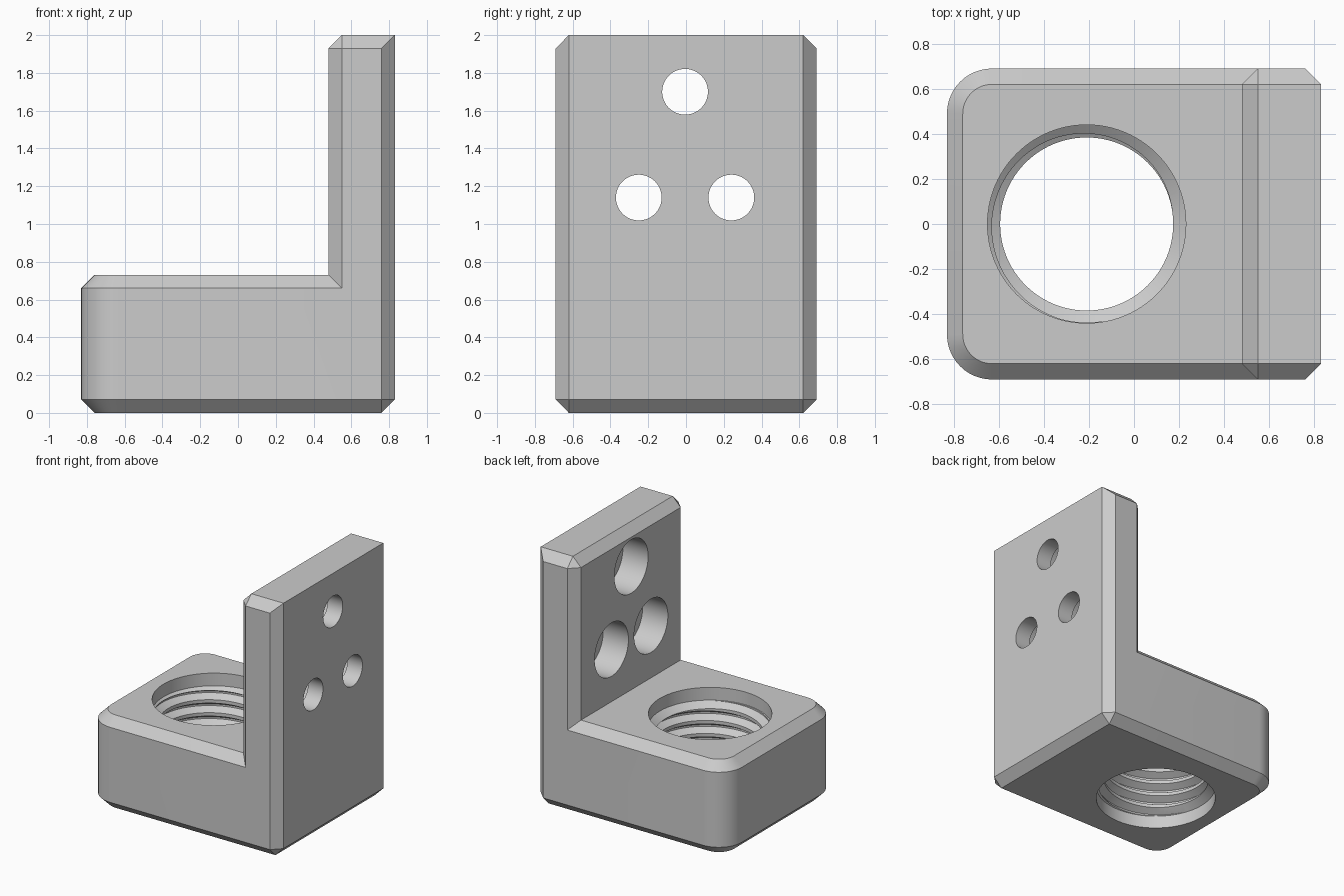
import bpy, bmesh, math
from mathutils import Matrix

cube = bpy.data.objects.get("Cube")
if cube:
    bpy.data.objects.remove(cube, do_unlink=True)

HALF_X, HALF_Y, TOP = 0.83, 0.69, 2.0
WALL_X, BASE_Z = 0.48, 0.73
CHAMFER, CORNER = 0.07, 0.2
BORE_X, CREST, ROOT = -0.21, 0.384, 0.437
PITCH, SEGMENTS = 0.102, 96

grey = bpy.data.materials.new("plain grey")
grey.use_nodes = True
colour = (0.6, 0.6, 0.6, 1)
grey.diffuse_color = colour
grey.node_tree.nodes["Principled BSDF"].inputs["Base Color"].default_value = colour


def make_object(name, bm):
    bmesh.ops.recalc_face_normals(bm, faces=bm.faces)
    mesh = bpy.data.meshes.new(name)
    bm.to_mesh(mesh)
    bm.free()
    mesh.materials.append(grey)
    obj = bpy.data.objects.new(name, mesh)
    bpy.context.collection.objects.link(obj)
    return obj


def lathe(name, profile, matrix):
    """Closed solid turned from (radius, height) points around z."""
    bm = bmesh.new()
    rings = []
    for r, z in profile:
        rings.append([bm.verts.new((r * math.cos(a), r * math.sin(a), z))
                      for a in (math.tau * i / SEGMENTS for i in range(SEGMENTS))])
    for low, high in zip(rings, rings[1:]):
        for i in range(SEGMENTS):
            j = (i + 1) % SEGMENTS
            bm.faces.new((low[i], low[j], high[j], high[i]))
    bm.faces.new(rings[0])
    bm.faces.new(rings[-1])
    bm.transform(matrix)
    return make_object(name, bm)


def thread_cutter(turns=12):
    """Screw-shaped solid: every column is shifted up along the helix."""
    steps = [(0, CREST), (0.26, CREST), (0.565, ROOT), (0.695, ROOT)]
    bm = bmesh.new()
    columns = []
    for i in range(SEGMENTS):
        a = math.tau * i / SEGMENTS - math.pi / 2
        columns.append([
            bm.verts.new((BORE_X + r * math.cos(a), r * math.sin(a),
                          PITCH * (k + s + i / SEGMENTS - 2.5)))
            for k in range(turns) for s, r in steps])
    n = len(steps)
    for i in range(SEGMENTS):
        here = columns[i]
        after = columns[i + 1] if i + 1 < SEGMENTS else columns[0][n:]
        for row in range(len(after) - 1):
            bm.faces.new((here[row], after[row], after[row + 1], here[row + 1]))
    # close both ends with fans to the axis
    middle = PITCH * (turns / 2 - 2.5)
    centres = [bm.verts.new((BORE_X, 0, z)) for z in (middle - 1, middle + 1)]
    for e in [e for e in bm.edges if e.is_boundary]:
        centre = centres[int(e.verts[0].co.z > middle)]
        bm.faces.new((e.verts[0], e.verts[1], centre))
    return make_object("thread_cutter", bm)


# L-shaped body
bm = bmesh.new()
outline = [(-HALF_X, 0), (HALF_X, 0), (HALF_X, TOP),
           (WALL_X, TOP), (WALL_X, BASE_Z), (-HALF_X, BASE_Z)]
face = bm.faces.new([bm.verts.new((x, -HALF_Y, z)) for x, z in outline])
new = bmesh.ops.extrude_face_region(bm, geom=[face])["geom"]
bmesh.ops.translate(bm, vec=(0, 2 * HALF_Y, 0),
                    verts=[v for v in new if isinstance(v, bmesh.types.BMVert)])
bmesh.ops.recalc_face_normals(bm, faces=bm.faces)

# rounded upright corners at the free end of the base
corners = [e for e in bm.edges
           if all(v.co.x < -HALF_X + 0.01 for v in e.verts)
           and abs(e.verts[0].co.z - e.verts[1].co.z) > 0.1]
bmesh.ops.bevel(bm, geom=corners, offset=CORNER, segments=12,
                profile=0.5, affect='EDGES')


# chamfer on every outer edge but the top one of the mounting face
def is_chamfered(e):
    top_edge = all(v.co.x > HALF_X - 0.01 and v.co.z > TOP - 0.01 for v in e.verts)
    return e.calc_face_angle_signed(0) > math.radians(40) and not top_edge


bmesh.ops.bevel(bm, geom=[e for e in bm.edges if is_chamfered(e)],
                offset=CHAMFER, segments=1, profile=0.5, affect='EDGES')
bracket = make_object("angle_bracket", bm)

# threaded bore with plain, coned mouths
cutters = [thread_cutter()]
mouth = [(0.365, -0.155), (0.44, -0.10), (0.44, 0.1)]
cutters.append(lathe("upper_mouth_cutter", mouth,
                     Matrix.Translation((BORE_X, 0, BASE_Z))))
cutters.append(lathe("lower_mouth_cutter", mouth,
                     Matrix.Translation((BORE_X, 0, 0)) @ Matrix.Rotation(math.pi, 4, 'X')))

# counterbored screw holes through the wall
bolt = [(0.21, -0.1), (0.21, 0.22), (0.121, 0.22), (0.121, 0.5)]
for y, z in [(-0.005, 1.70), (-0.25, 1.14), (0.24, 1.14)]:
    place = Matrix.Translation((WALL_X, y, z)) @ Matrix.Rotation(math.pi / 2, 4, 'Y')
    cutters.append(lathe("screw_hole_cutter", bolt, place))

bpy.ops.object.select_all(action='DESELECT')
bpy.context.view_layer.objects.active = bracket
bracket.select_set(True)
for cutter in cutters:
    cutter.hide_render = True
    mod = bracket.modifiers.new("cut", 'BOOLEAN')
    mod.operation = 'DIFFERENCE'
    mod.solver = 'EXACT'
    mod.object = cutter
    bpy.ops.object.modifier_apply(modifier=mod.name)
    bpy.data.objects.remove(cutter, do_unlink=True)

bpy.ops.object.shade_smooth_by_angle(angle=math.radians(25))
